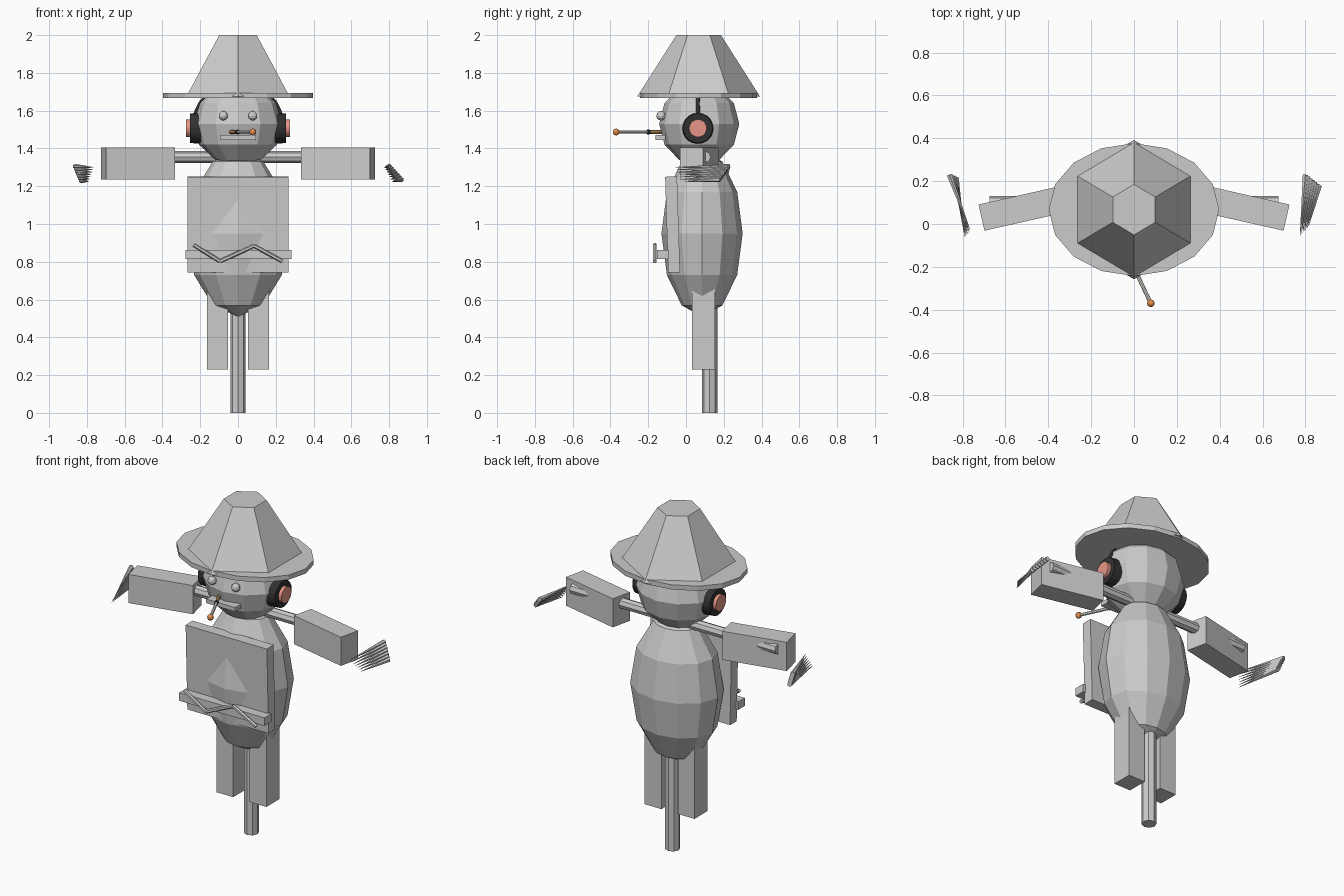
import bpy, math
from mathutils import Vector

if "Cube" in bpy.data.objects:
    bpy.data.objects.remove(bpy.data.objects["Cube"])


def finish(name, mat=None, scale=(1, 1, 1)):
    o = bpy.context.object
    o.name = name
    o.scale = scale
    if mat:
        o.data.materials.append(mat)
    return o


def colour(name, rgb):
    m = bpy.data.materials.new(name)
    m.diffuse_color = (*rgb, 1)
    m.use_nodes = True
    m.node_tree.nodes["Principled BSDF"].inputs["Base Color"].default_value = m.diffuse_color
    return m


def box(name, loc, size, rot=(0, 0, 0)):
    bpy.ops.mesh.primitive_cube_add(size=1, location=loc, rotation=rot)
    return finish(name, scale=size)


def ball(name, loc, radii, seg, rings, mat=None):
    bpy.ops.mesh.primitive_uv_sphere_add(segments=seg, ring_count=rings, radius=1, location=loc)
    return finish(name, mat, radii)


def rod(name, a, b, r1, r2=None, sides=8, mat=None):
    """Straight cylinder or cone from a to b."""
    a, b = Vector(a), Vector(b)
    d = b - a
    bpy.ops.mesh.primitive_cone_add(vertices=sides, radius1=r1, radius2=r1 if r2 is None else r2,
                                    depth=d.length, location=(a + b) / 2,
                                    rotation=d.to_track_quat('Z', 'Y').to_euler())
    return finish(name, mat)


black = colour("black", (0.03, 0.03, 0.03))
pink = colour("pink", (0.8, 0.3, 0.24))
white = colour("paper", (0.85, 0.85, 0.78))
tan = colour("tan", (0.6, 0.36, 0.12))
orange = colour("ember", (0.8, 0.28, 0.08))

# Support poles
rod("upright_pole", (0, 0.125, 0), (0, 0.125, 0.7), 0.041)
rod("cross_pole", (-0.675, 0.1, 1.355), (0.675, 0.1, 1.355), 0.031)

# Stuffed body and head
ball("body", (0, 0.085, 0.95), (0.268, 0.215, 0.44), 12, 6)
ball("head", (0, 0.07, 1.53), (0.238, 0.212, 0.22), 12, 6)

# Hat: hexagonal crown and oval brim
bpy.ops.mesh.primitive_cone_add(vertices=6, radius1=0.325, radius2=0.118, depth=0.325,
                                location=(0, 0.067, 1.8375))
finish("hat_crown", scale=(0.97, 1, 1))
bpy.ops.mesh.primitive_cylinder_add(vertices=16, radius=1, depth=1, location=(0, 0.067, 1.68))
finish("hat_brim", scale=(0.398, 0.31, 0.028))

# Chest board, belt and zigzag stitching
box("chest_board", (0, -0.071, 0.997), (0.534, 0.063, 0.508), (math.radians(1.8), 0, 0))
box("belt", (0.002, -0.122, 0.838), (0.56, 0.065, 0.048))
zig = [(-0.235, -0.165, 0.89), (-0.095, -0.165, 0.802), (0.085, -0.165, 0.885), (0.235, -0.165, 0.802)]
for i in range(3):
    rod("stitch", zig[i], zig[i + 1], 0.011, sides=6)

# Face: mouth and smoking stick
box("mouth", (0, -0.135, 1.458), (0.19, 0.055, 0.024))


def stick(y):
    return (-0.03 + (-0.14 - y) * 0.47, y, 1.487)


rod("stick_filter", stick(-0.12), stick(-0.195), 0.010, mat=tan)
rod("stick_ring", stick(-0.193), stick(-0.207), 0.0125, mat=black)
rod("stick_paper", stick(-0.2), stick(-0.375), 0.009, mat=white)
ball("stick_ember", stick(-0.37), (0.018,) * 3, 12, 8, orange)

# Mirrored pairs
for s, side in ((-1, "left"), (1, "right")):
    ball(side + "_eye", (s * 0.078, -0.132, 1.573), (0.025,) * 3, 10, 6)
    box(side + "_leg", (s * 0.109, 0.093, 0.49), (0.11, 0.122, 0.52))
    box(side + "_sleeve", (s * 0.529, 0.071, 1.32), (0.375, 0.125, 0.17),
        (0, 0, -s * math.radians(12.7)))
    rod(side + "_earpiece", (s * 0.19, 0.063, 1.507), (s * 0.254, 0.063, 1.507), 0.083, 0.078, 20, black)
    rod(side + "_ear_cushion", (s * 0.24, 0.063, 1.507), (s * 0.274, 0.063, 1.507), 0.047, sides=20, mat=pink)

# Headphone band over the head
cu = bpy.data.curves.new("headphone_band", 'CURVE')
cu.dimensions = '3D'
cu.bevel_depth = 0.011
cu.bevel_resolution = 1
sp = cu.splines.new('POLY')
sp.points.add(16)
for i, p in enumerate(sp.points):
    t = math.pi * i / 16
    p.co = (0.238 * math.cos(t), 0.063, 1.51 + 0.24 * math.sin(t), 1)
cu.materials.append(black)
bpy.context.collection.objects.link(bpy.data.objects.new("headphone_band", cu))

# Straw hands: fans of thin cones, base at the back and tip at the front
fans = {
    "right": ((0.80, 0.23, 1.305), (0.865, 0.18, 1.235), (0.775, -0.055, 1.30), (0.815, -0.01, 1.225)),
    "left": ((-0.862, 0.23, 1.305), (-0.83, 0.215, 1.23), (-0.765, -0.03, 1.30), (-0.79, -0.06, 1.225)),
}
for side, corners in fans.items():
    b0, b1, t0, t1 = map(Vector, corners)
    for i in range(7):
        rod(side + "_straw", b0.lerp(b1, i / 6), t0.lerp(t1, i / 6), 0.014, 0.001, 6)
